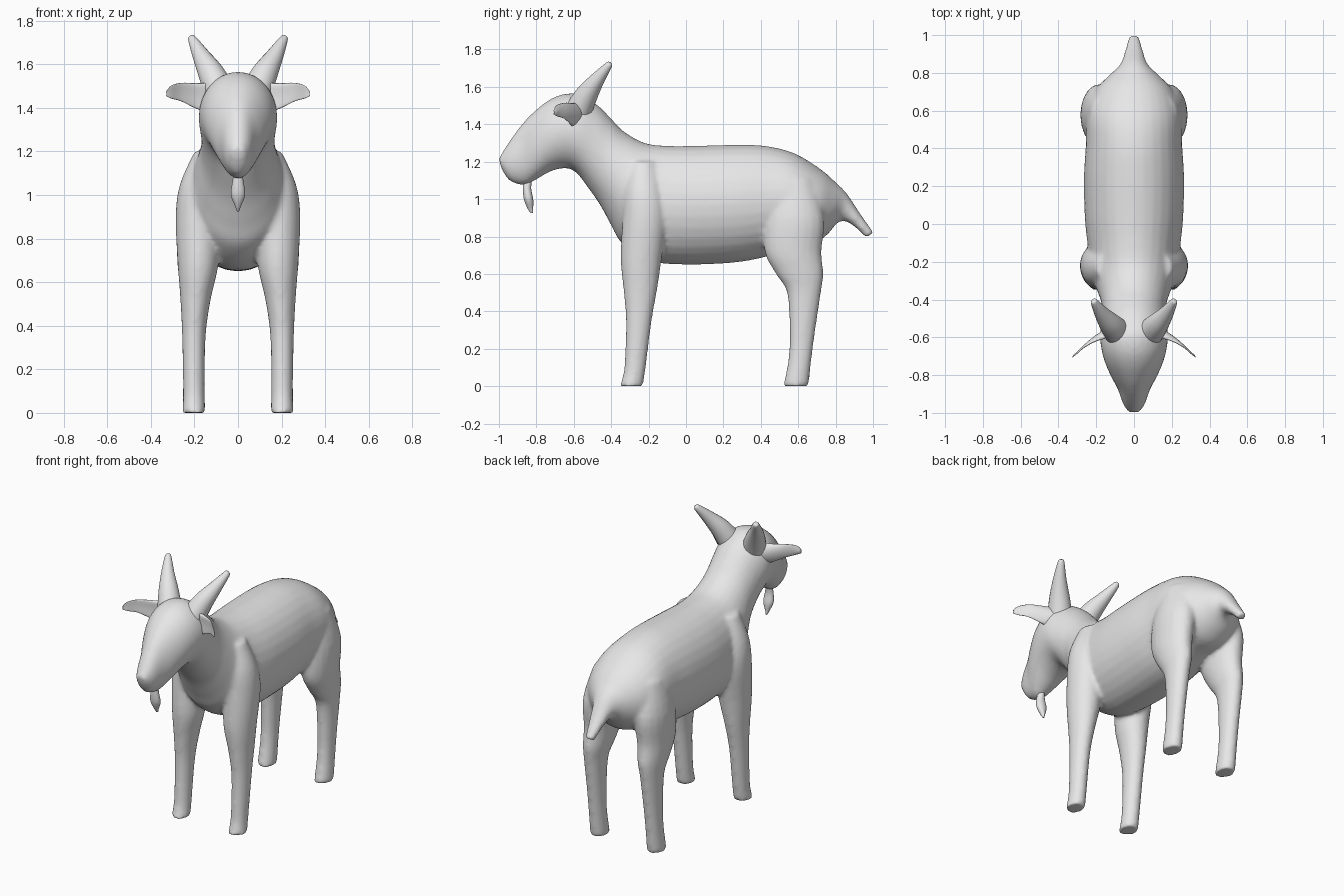
import bpy
import bmesh
import math
from mathutils import Vector

if "Cube" in bpy.data.objects:
    bpy.data.objects.remove(bpy.data.objects["Cube"], do_unlink=True)

# Single plain grey coat
coat = bpy.data.materials.new("plain grey")
coat.use_nodes = True
coat.diffuse_color = (0.8, 0.8, 0.8, 1)
for node in coat.node_tree.nodes:
    if node.type == "BSDF_PRINCIPLED":
        node.inputs["Base Color"].default_value = coat.diffuse_color


def spline(rows, steps):
    """Smoothly interpolate between rows of section values."""
    result = []
    last = len(rows) - 1
    for i in range(last):
        before, start, end, after = (rows[max(i - 1, 0)], rows[i],
                                     rows[i + 1], rows[min(i + 2, last)])
        for step in range(steps):
            t = step / steps
            result.append([
                b + t * ((c - a) + t * ((2 * a - 5 * b + 4 * c - d)
                                        + t * (3 * b - a - 3 * c + d))) / 2
                for a, b, c, d in zip(before, start, end, after)])
    result.append(list(rows[last]))
    return result


def loft(bm, sections, cup=0, sides=20):
    """Skin elliptical sections, each given as centre, first and second half axis."""
    rings = []
    for centre, u, v in sections:
        ring = []
        for k in range(sides):
            angle = math.tau * k / sides
            c, s = math.cos(angle), math.sin(angle)
            ring.append(bm.verts.new(centre + u * c + v * (s + cup * c * c)))
        rings.append(ring)
    for lower, upper in zip(rings, rings[1:]):
        for k in range(sides):
            n = (k + 1) % sides
            bm.faces.new((lower[k], lower[n], upper[n], upper[k]))
    bm.faces.new(rings[0][::-1])
    bm.faces.new(rings[-1])


def finish(bm, name):
    """Turn the bmesh into a smooth, coloured object."""
    bmesh.ops.recalc_face_normals(bm, faces=bm.faces[:])
    mesh = bpy.data.meshes.new(name)
    bm.to_mesh(mesh)
    bm.free()
    mesh.materials.append(coat)
    for face in mesh.polygons:
        face.use_smooth = True
    obj = bpy.data.objects.new(name, mesh)
    bpy.context.scene.collection.objects.link(obj)
    return obj


def tube(name, rows, u_dir, v_dir, side=1, cup=0):
    """Tapered part along a path; rows hold x, y, z and two half widths."""
    flip = Vector((side, 1, 1))
    u_dir = Vector(u_dir).normalized() * flip
    v_dir = Vector(v_dir).normalized() * flip
    bm = bmesh.new()
    loft(bm, [(Vector((x, y, z)) * flip, u_dir * a, v_dir * b)
              for x, y, z, a, b in spline(rows, 4)], cup)
    return finish(bm, name)


# Nose-to-tail sections: top y, top z, bottom y, bottom z, half width
torso = [
    (-1.0, 1.22, -0.99, 1.17, 0.03),
    (-0.95, 1.30, -0.945, 1.10, 0.06),
    (-0.885, 1.39, -0.865, 1.075, 0.085),
    (-0.82, 1.46, -0.80, 1.105, 0.12),
    (-0.74, 1.525, -0.72, 1.15, 0.155),
    (-0.66, 1.56, -0.64, 1.165, 0.175),
    (-0.57, 1.56, -0.585, 1.14, 0.18),
    (-0.47, 1.50, -0.53, 1.07, 0.17),
    (-0.40, 1.43, -0.46, 0.97, 0.17),
    (-0.33, 1.36, -0.40, 0.86, 0.19),
    (-0.22, 1.30, -0.34, 0.76, 0.22),
    (-0.10, 1.285, -0.20, 0.67, 0.24),
    (0.05, 1.285, 0.0, 0.65, 0.26),
    (0.25, 1.29, 0.25, 0.66, 0.265),
    (0.42, 1.285, 0.42, 0.69, 0.255),
    (0.58, 1.245, 0.57, 0.74, 0.25),
    (0.72, 1.16, 0.68, 0.76, 0.21),
    (0.80, 1.09, 0.755, 0.81, 0.14),
    (0.86, 1.03, 0.82, 0.88, 0.075),
    (0.93, 0.925, 0.885, 0.865, 0.05),
    (1.005, 0.82, 0.96, 0.795, 0.03),
]

# Leg sections: z, front y, back y, inner x, outer x
front_leg = [
    (0, -0.355, -0.23, 0.15, 0.255),
    (0.1, -0.33, -0.215, 0.153, 0.252),
    (0.35, -0.322, -0.183, 0.148, 0.257),
    (0.52, -0.335, -0.153, 0.125, 0.265),
    (0.68, -0.35, -0.13, 0.09, 0.277),
    (0.9, -0.34, -0.1, 0.08, 0.287),
    (1.05, -0.33, -0.12, 0.08, 0.267),
    (1.2, -0.3, -0.16, 0.08, 0.2),
]
hind_leg = [
    (0, 0.52, 0.655, 0.15, 0.255),
    (0.15, 0.548, 0.672, 0.153, 0.252),
    (0.3, 0.553, 0.692, 0.15, 0.253),
    (0.5, 0.54, 0.722, 0.14, 0.26),
    (0.6, 0.48, 0.735, 0.12, 0.27),
    (0.72, 0.42, 0.725, 0.1, 0.28),
    (0.9, 0.42, 0.74, 0.08, 0.28),
    (1.1, 0.45, 0.68, 0.08, 0.23),
]

# Head, neck, torso, tail and legs blended into one skin
body = bmesh.new()
sections = []
for ty, tz, by, bz, w in spline(torso, 4):
    top, bottom = Vector((0, ty, tz)), Vector((0, by, bz))
    sections.append(((top + bottom) / 2, Vector((w, 0, 0)), (top - bottom) / 2))
loft(body, sections, sides=32)
for leg in (front_leg, hind_leg):
    for side in (1, -1):
        loft(body, [(Vector((side * (xi + xo) / 2, (yf + yb) / 2, z)),
                     Vector(((xo - xi) / 2, 0, 0)), Vector((0, (yb - yf) / 2, 0)))
                    for z, yf, yb, xi, xo in spline(leg, 4)])
skin = finish(body, "body_and_legs")
remesh = skin.modifiers.new("blend", "REMESH")
remesh.mode = "VOXEL"
remesh.voxel_size = 0.012
remesh.use_smooth_shade = True
relax = skin.modifiers.new("relax", "SMOOTH")
relax.factor = 0.5
relax.iterations = 8

# Horns and cupped ears
horn = [
    (0.08, -0.58, 1.46, 0.075, 0.075),
    (0.125, -0.53, 1.56, 0.06, 0.06),
    (0.17, -0.475, 1.64, 0.04, 0.04),
    (0.21, -0.415, 1.715, 0.02, 0.02),
    (0.216, -0.408, 1.728, 0.01, 0.01),
]
ear = [
    (0.11, -0.56, 1.445, 0.07, 0.045),
    (0.18, -0.59, 1.455, 0.058, 0.032),
    (0.25, -0.635, 1.472, 0.043, 0.02),
    (0.30, -0.68, 1.473, 0.03, 0.014),
    (0.325, -0.70, 1.465, 0.012, 0.008),
]
for side, label in ((1, "left"), (-1, "right")):
    tube(label + "_horn", horn, (0.88, -0.24, -0.4), (0, -0.86, 0.5), side)
    tube(label + "_ear", ear, (0, 0, 1), (0.5, -0.85, 0), side, cup=0.8)

# Beard
beard = [
    (0, -0.845, 1.115, 0.015, 0.025),
    (0, -0.85, 1.06, 0.026, 0.022),
    (0, -0.842, 1.0, 0.033, 0.025),
    (0, -0.832, 0.95, 0.014, 0.015),
    (0, -0.824, 0.925, 0.005, 0.007),
]
tube("beard", beard, (1, 0, 0), (0, 1, 0))
